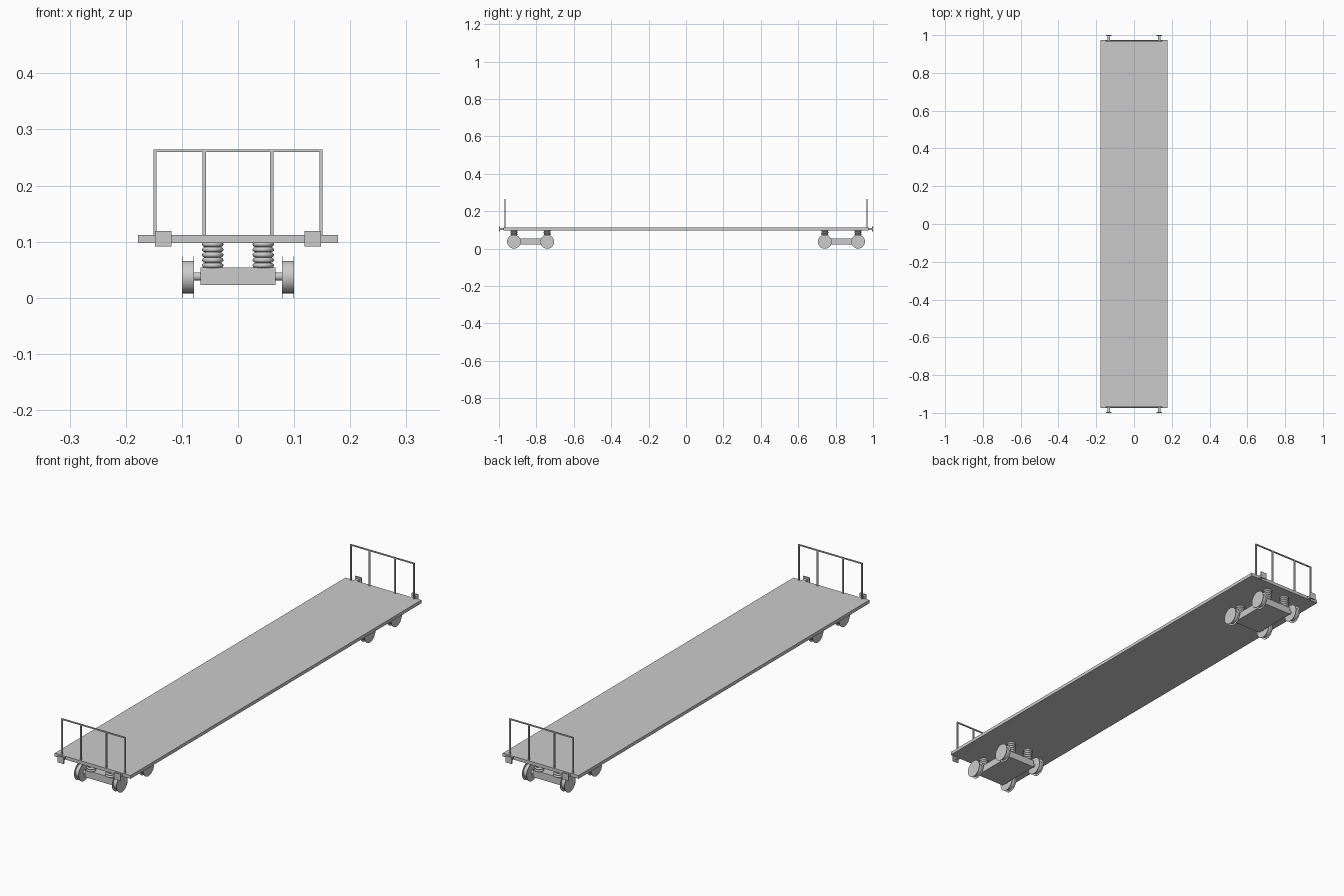
import bpy, bmesh, math
from mathutils import Matrix, Vector

if "Cube" in bpy.data.objects:
    bpy.data.objects.remove(bpy.data.objects["Cube"])

grey = bpy.data.materials.new("plain grey")
grey.use_nodes = True
colour = (0.6, 0.6, 0.6, 1)
grey.diffuse_color = colour
grey.node_tree.nodes["Principled BSDF"].inputs["Base Color"].default_value = colour


def finish(name, bm, smooth=False):
    bmesh.ops.recalc_face_normals(bm, faces=bm.faces)
    mesh = bpy.data.meshes.new(name)
    bm.to_mesh(mesh)
    bm.free()
    mesh.materials.append(grey)
    ob = bpy.data.objects.new(name, mesh)
    bpy.context.collection.objects.link(ob)
    if smooth:
        bpy.ops.object.select_all(action="DESELECT")
        ob.select_set(True)
        bpy.context.view_layer.objects.active = ob
        bpy.ops.object.shade_smooth_by_angle(angle=math.radians(40))
    return ob


def add_box(bm, centre, size):
    matrix = Matrix.Translation(centre) @ Matrix.Diagonal((*size, 1))
    bmesh.ops.create_cube(bm, size=1, matrix=matrix)


def box(name, centre, size):
    bm = bmesh.new()
    add_box(bm, centre, size)
    return finish(name, bm)


def lathe(name, profile, centre, axis, steps=32):
    """Spin (radius, height) points around the given axis."""
    bm = bmesh.new()
    verts = [bm.verts.new((r, 0, h)) for r, h in profile]
    edges = [bm.edges.new(pair) for pair in zip(verts, verts[1:])]
    bmesh.ops.spin(bm, geom=verts + edges, axis=(0, 0, 1), cent=(0, 0, 0),
                   angle=math.tau, steps=steps)
    bmesh.ops.remove_doubles(bm, verts=bm.verts, dist=1e-5)
    turn = Vector((0, 0, 1)).rotation_difference(Vector(axis)).to_matrix().to_4x4()
    bm.transform(Matrix.Translation(centre) @ turn)
    return finish(name, bm, True)


# Deck
box("deck", (0, 0, 0.105), (0.356, 1.95, 0.014))

# Wheel: a tread drum between two thin flanges
R, T, W, F = 0.037, 0.029, 0.011, 0.0015
wheel_profile = [(0, -W), (R, -W), (R, F - W), (T, F - W),
                 (T, W - F), (R, W - F), (R, W), (0, W)]

# Spring: stacked rounded coils
coils, low, high = 5, 0.053, 0.1
pitch = (high - low) / coils
spring_profile = [(0, low)]
for c in range(coils):
    for k in range(9):
        a = math.pi * k / 8
        spring_profile.append((0.0135 + 0.0055 * math.sin(a),
                               low + pitch * (c + 0.5 - 0.5 * math.cos(a))))
spring_profile.append((0, high))

for end, sign in (("front", -1), ("back", 1)):
    # Bogie
    mid = sign * 0.831
    box(end + "_bogie_frame", (0, mid, 0.0385), (0.134, 0.2, 0.031))
    for place, offset in (("outer", 0.089), ("inner", -0.089)):
        y = mid + sign * offset
        tag = f"{end}_{place}"
        lathe(tag + "_axle", [(0, -0.08), (0.0075, -0.08), (0.0075, 0.08), (0, 0.08)],
              (0, y, 0.038), (1, 0, 0), 20)
        for side, s in (("left", 1), ("right", -1)):
            lathe(f"{tag}_{side}_wheel", wheel_profile, (s * 0.089, y, R), (1, 0, 0))
            lathe(f"{tag}_{side}_spring", spring_profile, (s * 0.045, y, 0), (0, 0, 1), 24)

    # End railing
    bm = bmesh.new()
    y = sign * 0.968
    for x in (-0.148, -0.06, 0.06, 0.148):
        add_box(bm, (x, y, 0.187), (0.006, 0.005, 0.15))
    add_box(bm, (0, y, 0.262), (0.302, 0.005, 0.005))
    finish(end + "_railing", bm)

    # Buffers: stem with a square plate
    for side, s in (("left", 1), ("right", -1)):
        bm = bmesh.new()
        add_box(bm, (s * 0.133, sign * 0.984, 0.105), (0.013, 0.024, 0.012))
        add_box(bm, (s * 0.133, sign * 0.9975, 0.105), (0.029, 0.005, 0.028))
        finish(f"{end}_{side}_buffer", bm)
